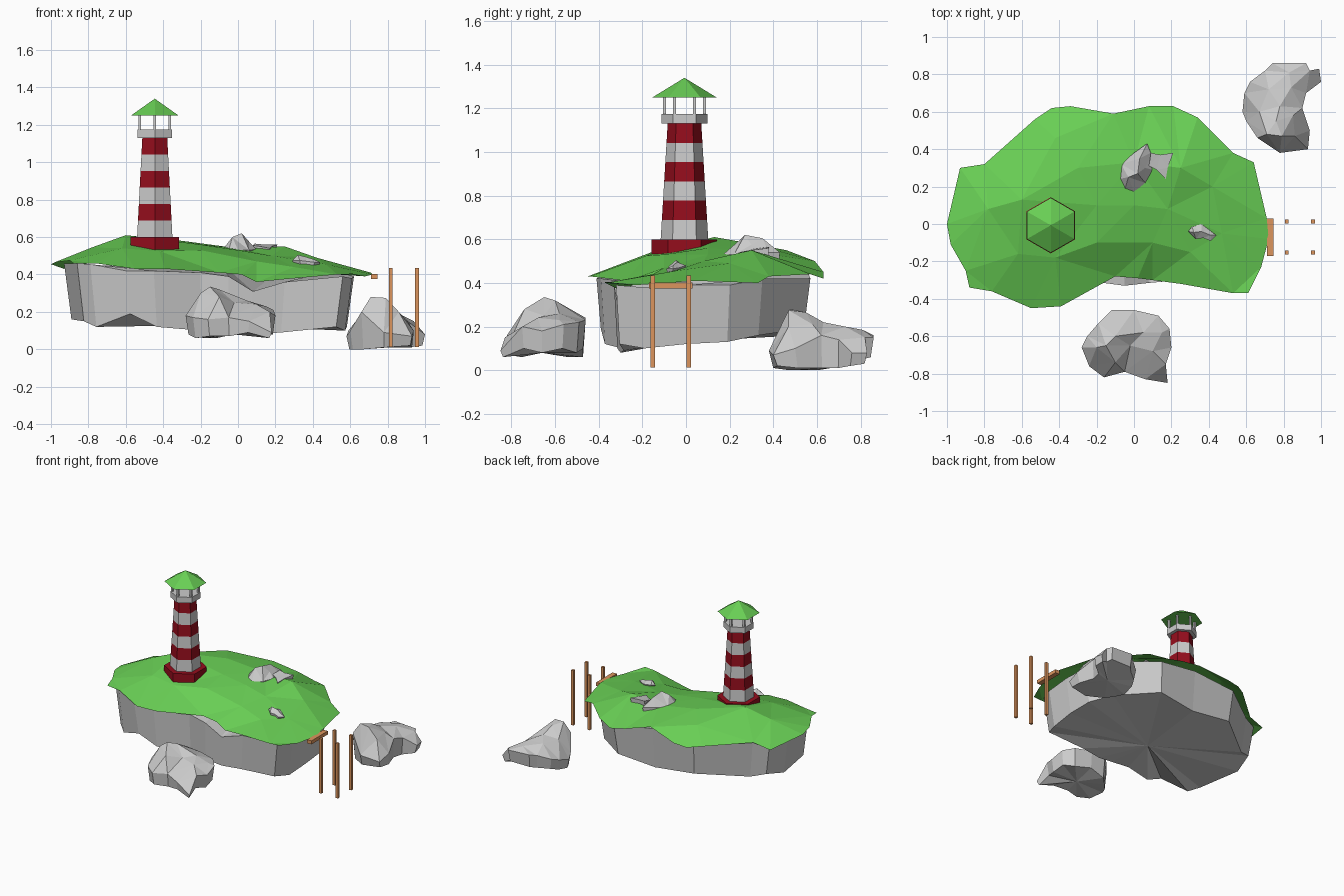
import bpy, bmesh
from math import cos, sin, pi
from mathutils import Vector
from mathutils.geometry import delaunay_2d_cdt


def material(name, rgb):
    m = bpy.data.materials.new(name)
    m.diffuse_color = (*rgb, 1)
    return m


GREEN = material("green", (0.14, 0.62, 0.09))
RED = material("red", (0.30, 0.004, 0.012))
WOOD = material("wood", (0.72, 0.30, 0.11))


def finish(name, bm, mat=None):
    me = bpy.data.meshes.new(name)
    bm.to_mesh(me)
    bm.free()
    ob = bpy.data.objects.new(name, me)
    bpy.context.collection.objects.link(ob)
    if mat:
        me.materials.append(mat)
    return ob


def mound(name, rim, inner=(), shrink=None, keel=0.1, mat=None):
    """Faceted surface over a rim; rim = x, y, top z (, bottom z). shrink closes it below."""
    pts = list(rim) + list(inner)
    n = len(rim)
    co, _, faces, orig, _, _ = delaunay_2d_cdt(
        [Vector(p[:2]) for p in pts], [], [list(range(n))], 1, 1e-5)
    bm = bmesh.new()
    vs = [bm.verts.new((c.x, c.y, pts[o[0]][2])) for c, o in zip(co, orig)]
    for f in faces:
        bm.faces.new([vs[i] for i in f])
    if shrink:
        top = {o[0]: v for v, o in zip(vs, orig)}
        cx = sum(p[0] for p in rim) / n
        cy = sum(p[1] for p in rim) / n
        low = [bm.verts.new((cx + (p[0] - cx) * shrink, cy + (p[1] - cy) * shrink, p[3]))
               for p in rim]
        mid = bm.verts.new((cx, cy, keel))
        for i in range(n):
            j = (i + 1) % n
            bm.faces.new((top[i], low[i], low[j], top[j]))
            bm.faces.new((low[i], mid, low[j]))
        bmesh.ops.recalc_face_normals(bm, faces=bm.faces)
    return finish(name, bm, mat)


def hexagon(name, x, y, z0, z1, r0, r1, mat=None):
    bm = bmesh.new()
    bmesh.ops.create_cone(bm, cap_ends=True, segments=6, radius1=r0, radius2=r1, depth=z1 - z0)
    bmesh.ops.translate(bm, verts=bm.verts, vec=(x, y, (z0 + z1) / 2))
    return finish(name, bm, mat)


def box(name, lo, hi, mat=None):
    bm = bmesh.new()
    bmesh.ops.create_cube(bm, size=1)
    for v in bm.verts:
        v.co = [(a + b) / 2 + c * (b - a) for a, b, c in zip(lo, hi, v.co)]
    return finish(name, bm, mat)


# Grass sheet overhanging the island
mound("grass", [
    (-1, 0, .455), (-.98, -.11, .465), (-.90, -.25, .475), (-.88, -.34, .46), (-.76, -.36, .46),
    (-.55, -.45, .43), (-.39, -.44, .43), (-.1, -.28, .41), (.02, -.29, .40), (.10, -.30, .36),
    (.25, -.32, .375), (.53, -.37, .40), (.61, -.37, .405), (.68, -.23, .39), (.72, -.08, .40),
    (.71, .03, .41), (.64, .33, .40), (.53, .38, .43), (.34, .57, .44), (.21, .63, .42),
    (.08, .63, .45), (-.11, .59, .50), (-.34, .63, .45), (-.44, .62, .44), (-.53, .56, .45),
    (-.80, .32, .46), (-.93, .30, .43)],
    [(-.6, .13, .61), (-.3, .3, .58), (-.2, .1, .56), (0, .1, .53), (0, .33, .54), (.25, .3, .55),
     (.18, .08, .50), (.1, -.1, .47), (.42, .2, .49), (.47, -.05, .455), (.3, -.15, .44),
     (-.2, -.1, .53), (-.42, -.18, .525), (-.62, -.16, .54), (-.78, .08, .545), (-.42, .46, .55)],
    mat=GREEN)

# Cliff body of the island
mound("island_rock", [
    (-.93, .08, .46, .16), (-.86, -.27, .46, .15), (-.79, -.33, .455, .12), (-.6, -.41, .42, .19),
    (-.45, -.39, .42, .12), (-.2, -.31, .41, .10), (-.05, -.33, .39, .10), (.08, -.315, .31, .08),
    (.25, -.30, .36, .09), (.56, -.32, .39, .12), (.61, -.2, .38, .10), (.62, 0, .39, .12),
    (.61, .2, .39, .13), (.5, .35, .42, .16), (.22, .57, .42, .19), (-.1, .55, .47, .16),
    (-.45, .55, .44, .20), (-.78, .30, .45, .17), (-.89, .25, .44, .2)],
    shrink=.95, keel=.13)

# Loose boulders beside the island
mound("front_boulder", [
    (-.28, -.66, .18, .08), (-.24, -.76, .17, .06), (-.16, -.82, .16, .07), (-.05, -.79, .17, .07),
    (.06, -.83, .15, .09), (.18, -.85, .09, .06), (.17, -.75, .20, .1), (.2, -.66, .18, .08),
    (.19, -.56, .21, .1), (.13, -.49, .22, .08), (0, -.46, .23, .1), (-.12, -.46, .24, .06),
    (-.19, -.53, .24, .06), (-.25, -.6, .2, .07)],
    [(-.15, -.65, .335), (-.2, -.66, .30), (-.1, -.6, .32), (-.02, -.65, .25), (.05, -.58, .26),
     (.1, -.68, .24), (-.1, -.74, .28), (.15, -.58, .23)], shrink=.94, keel=.08)
mound("back_boulder", [
    (.58, .6, .07, 0), (.6, .55, .1, 0), (.66, .46, .2, 0), (.78, .38, .09, .01),
    (.93, .40, .07, .02), (.94, .5, .1, .01), (.90, .62, .16, .01), (.92, .70, .14, .01),
    (1, .76, .08, .02), (.99, .83, .08, .03), (.94, .82, .15, .05), (.92, .86, .15, .06),
    (.74, .86, .16, .06), (.70, .82, .15, .05), (.62, .76, .12, .04), (.59, .7, .1, .02)],
    [(.71, .48, .28), (.79, .47, .275), (.76, .55, .265), (.67, .6, .2), (.78, .63, .22),
     (.72, .72, .2), (.84, .73, .2), (.85, .58, .21), (.86, .47, .2), (.83, .81, .185)],
    shrink=.93, keel=.01)

# Stones lying on the grass
mound("large_stone", [
    (-.085, .24, .53, .47), (-.05, .18, .53, .47), (.0, .17, .53, .47), (.06, .22, .53, .47),
    (.10, .29, .535, .47), (.09, .38, .54, .47), (.07, .43, .54, .47), (.0, .38, .54, .47),
    (-.07, .32, .54, .47)],
    [(-.03, .25, .60), (.02, .27, .62), (.03, .35, .605), (.06, .30, .575)], shrink=.95, keel=.47)
mound("stone_spur", [
    (.08, .31, .555, .5), (.12, .29, .55, .5), (.17, .24, .54, .5), (.18, .30, .55, .5),
    (.21, .38, .56, .5), (.14, .37, .56, .5), (.09, .38, .565, .5)], shrink=.9, keel=.5)
mound("small_stone", [
    (.29, -.04, .475, .45), (.33, -.08, .475, .45), (.37, -.075, .47, .45), (.41, -.09, .465, .44),
    (.44, -.06, .465, .44), (.40, -.03, .47, .45), (.36, 0, .48, .45), (.31, -.015, .48, .45)],
    [(.32, -.045, .505), (.36, -.04, .495), (.41, -.06, .48)], shrink=.85, keel=.44)

# Lighthouse: plinth, striped tower, gallery, posts, roof
X, Y = -.445, -.007
hexagon("tower_base", X, Y, .53, .60, .15, .15, RED)
z0, z1, r0, r1 = .60, 1.13, .109, .077
for i in range(6):
    a, b = i / 6, (i + 1) / 6
    hexagon(f"tower_band_{i + 1}", X, Y, z0 + (z1 - z0) * a, z0 + (z1 - z0) * b,
            r0 + (r1 - r0) * a, r0 + (r1 - r0) * b, RED if i % 2 else None)
hexagon("gallery", X, Y, 1.13, 1.175, .106, .106)
for i in range(6):
    t = pi / 2 + i * pi / 3
    px, py = X + .092 * cos(t), Y + .092 * sin(t)
    box(f"gallery_post_{i + 1}", (px - .007, py - .007, 1.17), (px + .007, py + .007, 1.255))
hexagon("roof", X, Y, 1.25, 1.34, .147, 0, GREEN)

# Jetty: four posts and one plank
for i, px in enumerate((.817, .957)):
    for j, py in enumerate((-.152, .013)):
        box(f"jetty_post_{i * 2 + j + 1}", (px - .01, py - .01, .012), (px + .01, py + .01, .435), WOOD)
box("jetty_plank", (.71, -.17, .375), (.747, .03, .402), WOOD)
